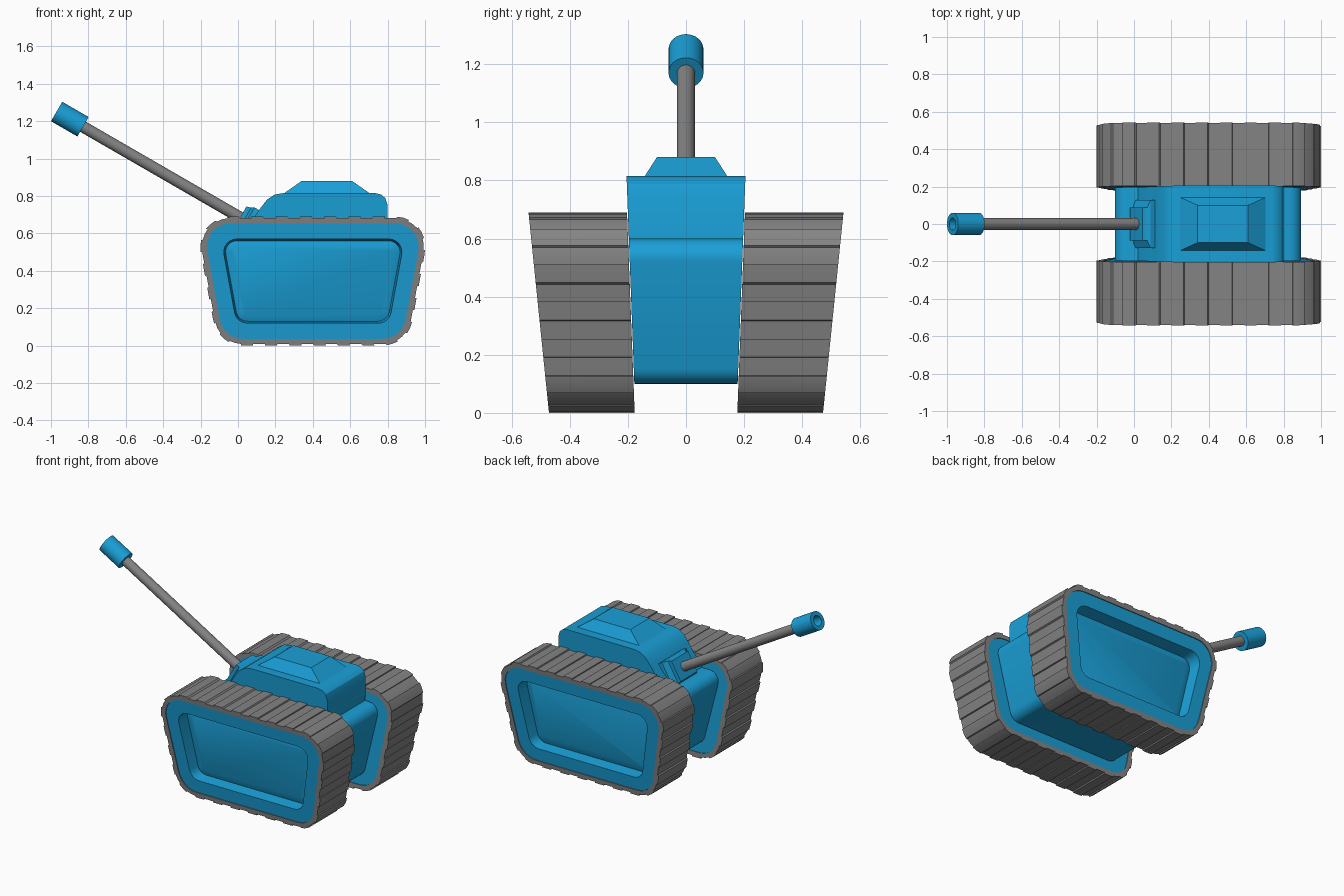
import bpy, bmesh, math
from mathutils import Vector

if "Cube" in bpy.data.objects:
    bpy.data.objects.remove(bpy.data.objects["Cube"])


def material(name, colour):
    m = bpy.data.materials.new(name)
    m.diffuse_color = colour
    m.use_nodes = True
    m.node_tree.nodes["Principled BSDF"].inputs["Base Color"].default_value = m.diffuse_color
    return m


blue = material("blue_paint", (0.010, 0.35, 0.68, 1))
grey = material("dark_grey", (0.23, 0.23, 0.23, 1))


def loft(name, loops, mat, ring=False, mirror=False):
    """Bridge equal-length loops; cap the ends, or join last to first if ring."""
    bm = bmesh.new()
    rows = [[bm.verts.new(p) for p in lp] for lp in loops]
    n = len(rows[0])
    for a, b in zip(rows, rows[1:] + (rows[:1] if ring else [])):
        for i in range(n):
            j = (i + 1) % n
            bm.faces.new((a[i], a[j], b[j], b[i]))
    if not ring:
        bm.faces.new(rows[0])
        bm.faces.new(rows[-1])
    bmesh.ops.recalc_face_normals(bm, faces=bm.faces)
    me = bpy.data.meshes.new(name)
    bm.to_mesh(me)
    bm.free()
    ob = bpy.data.objects.new(name, me)
    bpy.context.collection.objects.link(ob)
    me.materials.append(mat)
    bpy.ops.object.select_all(action='DESELECT')
    ob.select_set(True)
    bpy.context.view_layer.objects.active = ob
    bpy.ops.object.shade_smooth_by_angle(angle=math.radians(30))
    if mirror:
        m = ob.modifiers.new("mirror", 'MIRROR')
        m.use_axis = (False, True, False)
    return ob


def rounded(corners, r, seg=6):
    """Round the corners of a convex polygon with tangent arcs."""
    out = []
    for i, c in enumerate(corners):
        c = Vector(c)
        u = (Vector(corners[i - 1]) - c).normalized()
        v = (Vector(corners[(i + 1) % len(corners)]) - c).normalized()
        half = u.angle(v) / 2
        mid = c + (u + v).normalized() * r / math.sin(half)
        a, b = c + u * r / math.tan(half) - mid, c + v * r / math.tan(half) - mid
        sweep = math.pi - 2 * half
        for k in range(seg + 1):
            t = k / seg
            out.append(mid + (a * math.sin((1 - t) * sweep)
                              + b * math.sin(t * sweep)) / math.sin(sweep))
    return out


def outline(d, r):
    """Side outline of the track, inset by d."""
    lo, hi = d, 0.69 - d
    h = lambda z: 0.508 + 0.183 * z - d * 1.017
    return rounded([(0.4 - h(hi), hi), (0.4 + h(hi), hi),
                    (0.4 + h(lo), lo), (0.4 - h(lo), lo)], r)


def sample(pts, fracs):
    """Points at the given fractions of a closed outline."""
    pts = pts + pts[:1]
    acc = [0.0]
    for a, b in zip(pts, pts[1:]):
        acc.append(acc[-1] + (b - a).length)
    out = []
    for f in fracs:
        s, i = f % 1 * acc[-1], 0
        while acc[i + 1] < s:
            i += 1
        out.append(pts[i].lerp(pts[i + 1], (s - acc[i]) / (acc[i + 1] - acc[i])))
    return out


def at_y(pts, y):
    """Lift a side outline to 3D; widths narrow towards the ground."""
    return [(p[0], y * (0.87 + 0.13 * p[1] / 0.69), p[1]) for p in pts]


# Track belts with alternating raised links
LINKS = 26
fracs, raised = [], []
for k in range(LINKS * 2):
    for t in (0, 0.5, 0.98):
        fracs.append((k + t) / (LINKS * 2))
        raised.append(k % 2 == 0)
high, low = sample(outline(0, 0.16), fracs), sample(outline(0.008, 0.152), fracs)
outer = [a if up else b for a, b, up in zip(high, low, raised)]
inner = sample(outline(0.036, 0.124), fracs)
loft("track_belt", [at_y(outer, 0.203), at_y(outer, 0.542),
                    at_y(inner, 0.542), at_y(inner, 0.203)], grey, ring=True, mirror=True)

# Blue wheel housings: flat rim, deep recess, low raised plate inside
rim, lip = outline(0.034, 0.126), outline(0.12, 0.07)
floor, plate = outline(0.13, 0.06), outline(0.168, 0.012)
loft("track_housing", [at_y(rim, 0.208), at_y(rim, 0.536), at_y(lip, 0.536),
                       at_y(floor, 0.452), at_y(plate, 0.465)], blue, mirror=True)


# Hull and turret, cut from side profiles
def slab(name, profile, w):
    loft(name, [at_y(profile, -w), at_y(profile, w)], blue)


slab("hull", rounded([(-0.12, 0.60), (0.91, 0.60), (0.80, 0.10), (0.0, 0.10)], 0.065), 0.2)
slab("turret", [(0.0, 0.55), (0.03, 0.62), (0.09, 0.69), (0.12, 0.735), (0.155, 0.78),
                (0.195, 0.807), (0.24, 0.815), (0.735, 0.815), (0.765, 0.808),
                (0.788, 0.788), (0.80, 0.75), (0.80, 0.55)], 0.2)


# Roof hatch
def rect(x0, x1, y, z):
    return [(x0, -y, z), (x1, -y, z), (x1, y, z), (x0, y, z)]


loft("roof_hatch", [rect(0.24, 0.71, 0.145, 0.81), rect(0.34, 0.61, 0.10, 0.88)], blue)

# Gun, laid out along its tilted axis
AXIS = Vector((-0.866, 0, 0.5))
UP = Vector((0.5, 0, 0.866))
SIDE = Vector((0, 1, 0))
BASE = Vector((0.02, 0, 0.68))


def gun_circle(t, r, n=32):
    return [BASE + AXIS * t + (SIDE * math.cos(2 * math.pi * i / n)
                               + UP * math.sin(2 * math.pi * i / n)) * r for i in range(n)]


def gun_rect(t, w, h):
    return [BASE + AXIS * t + SIDE * a * w + UP * b * h
            for a, b in ((-1, -1), (1, -1), (1, 1), (-1, 1))]


loft("gun_mount", [gun_rect(-0.06, 0.128, 0.085), gun_rect(-0.03, 0.128, 0.085),
                   gun_rect(-0.015, 0.088, 0.075), gun_rect(0.01, 0.088, 0.068)], blue)
loft("gun_barrel", [gun_circle(0.0, 0.031), gun_circle(1.0, 0.031)], grey)
loft("gun_muzzle", [gun_circle(0.98, 0.06), gun_circle(1.143, 0.06),
                    gun_circle(1.143, 0.033), gun_circle(1.07, 0.033)], blue)
